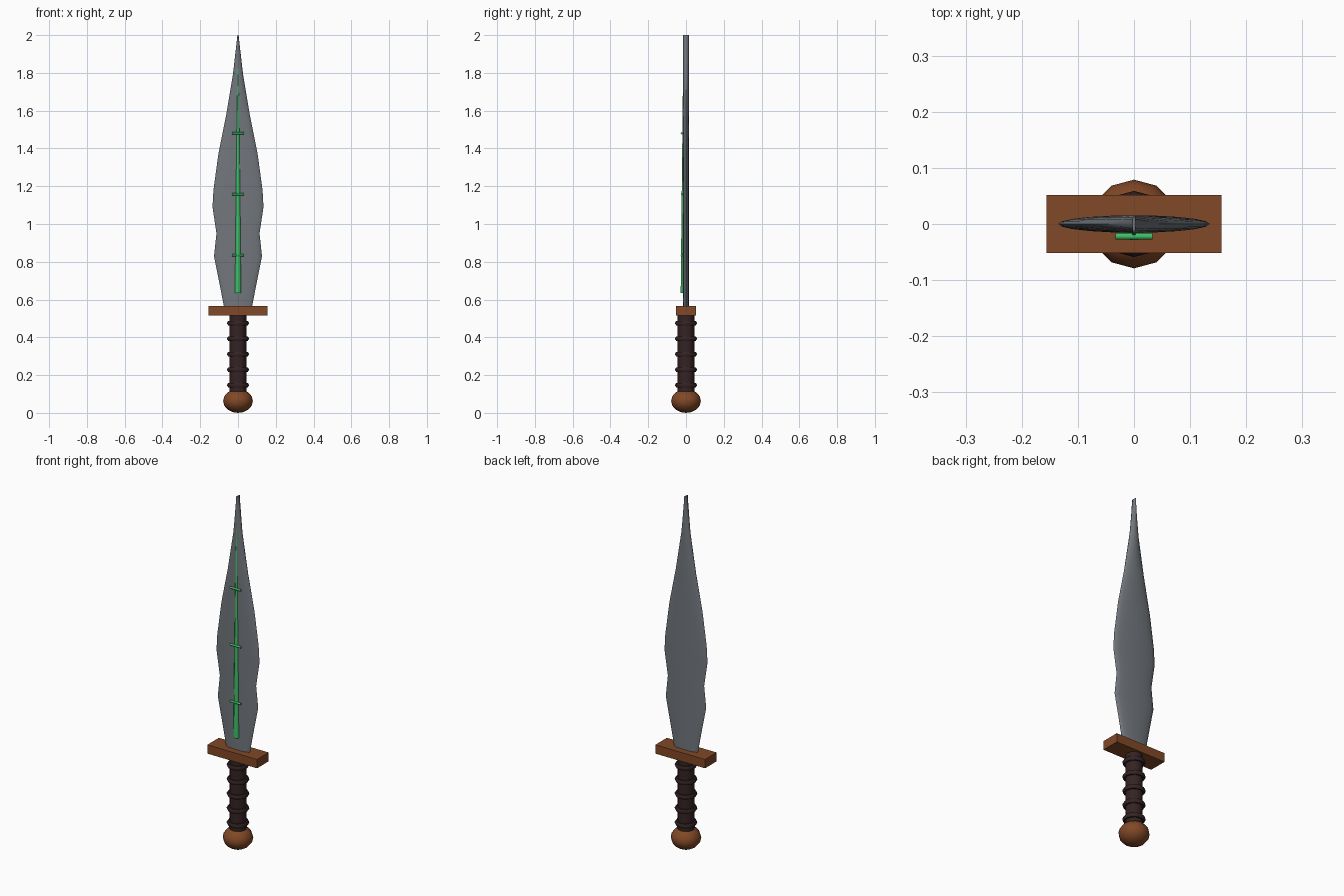
import bpy, bmesh
from math import pi, cos, sin

cube = bpy.data.objects.get("Cube")
if cube:
    bpy.data.objects.remove(cube, do_unlink=True)


def material(name, rgb):
    m = bpy.data.materials.new(name)
    m.use_nodes = True
    m.diffuse_color = (*rgb, 1)
    bsdf = next(n for n in m.node_tree.nodes if n.type == "BSDF_PRINCIPLED")
    bsdf.inputs["Base Color"].default_value = (*rgb, 1)
    return m


steel = material("grey_steel", (0.17, 0.185, 0.205))
wood = material("brown_wood", (0.22, 0.065, 0.02))
leather = material("dark_leather", (0.035, 0.017, 0.017))
green = material("glowing_green", (0.05, 0.52, 0.14))


def finish(name, mat, smooth=None):
    ob = bpy.context.object
    ob.name = name
    ob.data.name = name
    ob.data.materials.append(mat)
    if smooth:
        bpy.ops.object.shade_smooth_by_angle(angle=smooth)
    return ob


def select_only(ob):
    bpy.ops.object.select_all(action="DESELECT")
    ob.select_set(True)
    bpy.context.view_layer.objects.active = ob


# Blade: elliptical sections of constant thickness, lofted along a leaf outline
outline = [(0.56, 0.074), (0.70, 0.101), (0.83, 0.127), (0.95, 0.114),
           (1.09, 0.135), (1.18, 0.130), (1.37, 0.104), (1.57, 0.064),
           (1.79, 0.027), (2.0, 0.003)]
SIDES, THICK = 20, 0.0155
bm = bmesh.new()
rings = [[bm.verts.new((w * cos(2 * pi * i / SIDES), THICK * sin(2 * pi * i / SIDES), z))
          for i in range(SIDES)] for z, w in outline]
for low, high in zip(rings, rings[1:]):
    for i in range(SIDES):
        j = (i + 1) % SIDES
        bm.faces.new((low[i], low[j], high[j], high[i]))
bm.faces.new(rings[0][::-1])
bm.faces.new(rings[-1])
mesh = bpy.data.meshes.new("blade")
bm.to_mesh(mesh)
bm.free()
blade = bpy.data.objects.new("blade", mesh)
bpy.context.collection.objects.link(blade)
select_only(blade)
finish("blade", steel, pi / 4)

# Guard
bpy.ops.mesh.primitive_cube_add(size=1, location=(0, 0, 0.54))
guard = finish("guard", wood)
guard.scale = (0.312, 0.104, 0.05)

# Grip with raised wraps
bpy.ops.mesh.primitive_cylinder_add(vertices=12, radius=0.044, depth=0.43, location=(0, 0, 0.305))
finish("grip", leather, pi / 4)
for k in range(5):
    bpy.ops.mesh.primitive_torus_add(major_segments=12, minor_segments=6, major_radius=0.045,
                                     minor_radius=0.014, location=(0, 0, 0.147 + 0.082 * k))
    finish(f"grip_wrap_{k + 1}", leather, pi / 3)

# Pommel
bpy.ops.mesh.primitive_uv_sphere_add(segments=12, ring_count=8, radius=0.079, location=(0, 0, 0.063))
pommel = finish("pommel", wood, pi / 3)
pommel.scale.z = 0.8

# Inlaid spine, tapering toward the tip, with a flat facet to the front
bpy.ops.mesh.primitive_cone_add(vertices=8, radius1=0.0175, radius2=0.004, depth=1.185,
                                location=(0, -0.012, 1.2275), rotation=(0, 0, pi / 8))
finish("blade_spine", green, pi / 3)

# Small rods across the spine
for k, z in enumerate((0.835, 1.157, 1.48)):
    bpy.ops.mesh.primitive_cylinder_add(vertices=8, radius=0.006, depth=0.066,
                                        location=(0, -0.022, z), rotation=(0, pi / 2, 0))
    finish(f"spine_crossbar_{k + 1}", green, pi / 3)
